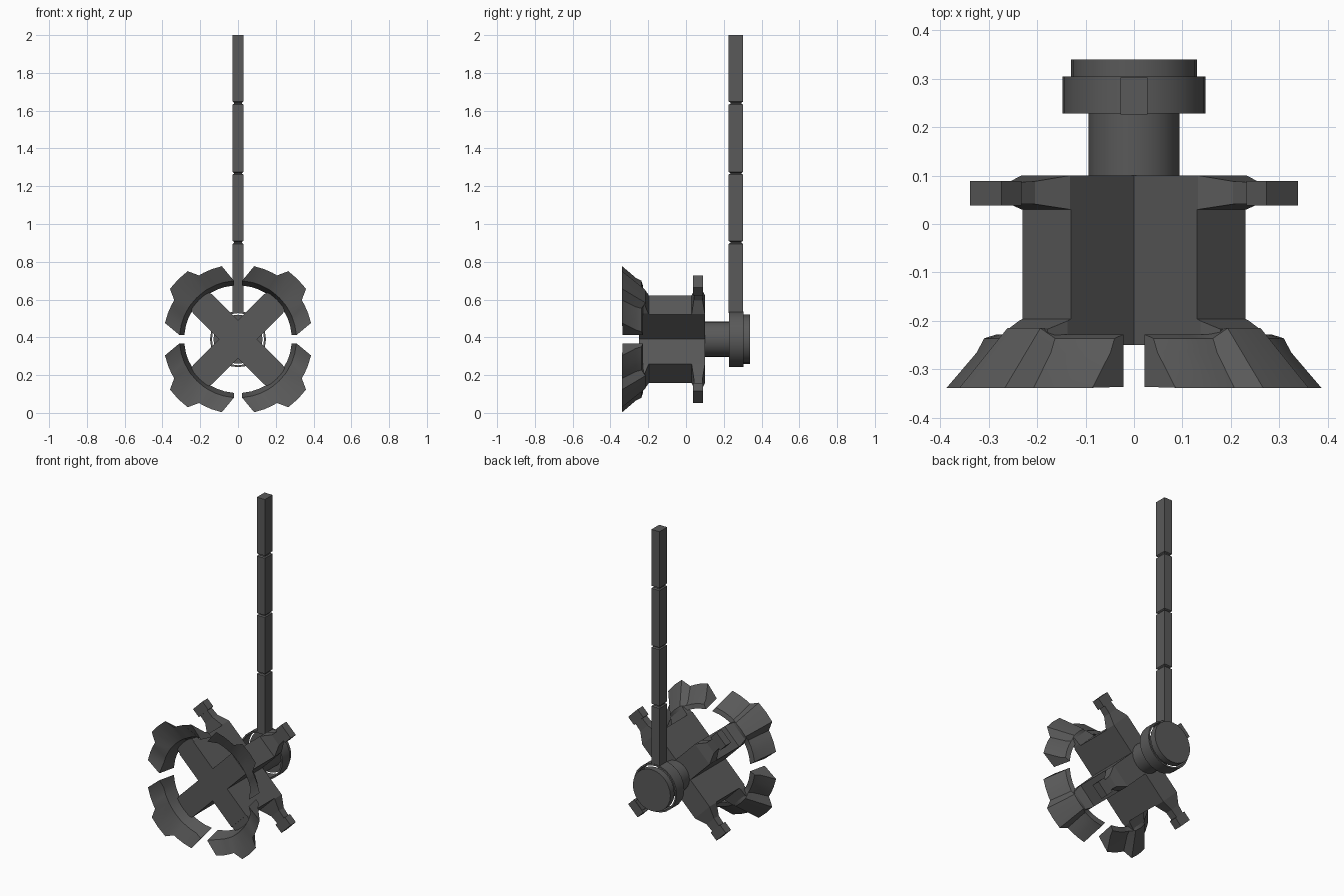
import bpy, bmesh, math
from mathutils import Matrix, Vector

if "Cube" in bpy.data.objects:
    bpy.data.objects.remove(bpy.data.objects["Cube"])

HUB = Vector((0, 0, 0.39))


def loft(name, sections, turn=0.0, origin=HUB, closed=False, smooth=False):
    """Skin equal-length loops, turn about the y axis, then place."""
    bm = bmesh.new()
    m = Matrix.Translation(origin) @ Matrix.Rotation(-turn, 4, 'Y')
    rows = [[bm.verts.new(m @ Vector(p)) for p in s] for s in sections]
    n = len(rows[0])
    pairs = list(zip(rows, rows[1:]))
    if closed:
        pairs.append((rows[-1], rows[0]))
    else:
        bm.faces.new(rows[0])
        bm.faces.new(rows[-1])
    for a, b in pairs:
        for i in range(n):
            j = (i + 1) % n
            bm.faces.new((a[i], a[j], b[j], b[i]))
    bmesh.ops.recalc_face_normals(bm, faces=bm.faces)
    me = bpy.data.meshes.new(name)
    bm.to_mesh(me)
    bm.free()
    ob = bpy.data.objects.new(name, me)
    bpy.context.collection.objects.link(ob)
    if smooth:
        bpy.ops.object.select_all(action='DESELECT')
        ob.select_set(True)
        bpy.context.view_layer.objects.active = ob
        bpy.ops.object.shade_smooth_by_angle(angle=math.radians(35))
    return ob


def radial_rect(l, w, y0, y1):
    """Rectangle across an arm at distance l from the hub axis."""
    return [(l, y0, -w), (l, y1, -w), (l, y1, w), (l, y0, w)]


def disc(name, profile, closed=False, n=24):
    """Turned part about the y axis from (radius, y) points."""
    if closed:
        secs = [[(r * math.cos(t), y, r * math.sin(t)) for r, y in profile]
                for t in (2 * math.pi * i / n for i in range(n))]
    else:
        secs = [[(r * math.cos(2 * math.pi * i / n), y, r * math.sin(2 * math.pi * i / n))
                 for i in range(n)] for r, y in profile]
    return loft(name, secs, closed=closed, smooth=True)


# Cross-shaped body: one outline pushed along y
w, L = 0.071, 0.255
outline = []
for k in range(4):
    t = math.radians(45 + 90 * k)
    c, s = math.cos(t), math.sin(t)
    for u, v in ((L, -w), (L, w), (w, w)):
        outline.append((u * c - v * s, u * s + v * c))
loft("cross_body", [[(x, y, z) for x, z in outline] for y in (-0.25, 0.10)])


def claw_sections():
    # base radius, y, bump radius, bump y, half-angle at the claw end
    prof = [(0.285, -0.228, 0.285, -0.215, 40.6),
            (0.310, -0.305, 0.310, -0.305, 41.0),
            (0.396, -0.338, 0.448, -0.338, 32.5),
            (0.328, -0.265, 0.375, -0.265, 36.5),
            (0.312, -0.236, 0.325, -0.215, 37.6)]
    stations = [-1, -0.75, -0.55, -13.5, -8.5, 0, 8.5, 13.5, 0.55, 0.75, 1]
    secs = []
    for st in stations:
        row = []
        for i, (r, y, rb, yb, end) in enumerate(prof):
            inner = abs(st) > 1 or st == 0
            a = math.radians(st if inner else st * end)
            if abs(st) == 8.5 or st == 0:
                r, y = rb, yb
            if abs(st) == 1 and i == 1:
                y = -0.336
            row.append((r * math.cos(a), y, r * math.sin(a)))
        secs.append(row)
    return secs


for k in range(4):
    turn = math.radians(45 + 90 * k)
    # Curved claw with a raised middle tooth
    loft(f"claw_{k + 1}", claw_sections(), turn, smooth=True)
    # Web joining the arm to its claw
    loft(f"claw_web_{k + 1}", [radial_rect(0.24, w, -0.245, -0.19),
                               radial_rect(0.265, w, -0.245, -0.20),
                               radial_rect(0.31, 0.058, -0.245, -0.217)], turn)
    # Tapered bracket, neck and square end at the rear
    loft(f"rear_bracket_{k + 1}", [radial_rect(0.24, w, 0.028, 0.10),
                                   radial_rect(0.258, w, 0.03, 0.10),
                                   radial_rect(0.325, 0.036, 0.041, 0.088),
                                   radial_rect(0.385, 0.032, 0.042, 0.086)], turn)
    loft(f"rear_tab_{k + 1}", [radial_rect(0.375, 0.046, 0.038, 0.089),
                               radial_rect(0.432, 0.046, 0.038, 0.089)], turn)

# Axle, end cap and the loose collar around it
disc("axle", [(0.094, 0.09), (0.094, 0.31)])
disc("end_cap", [(0.13, 0.30), (0.13, 0.34)])
disc("collar", [(0.138, 0.228), (0.148, 0.228), (0.148, 0.304), (0.138, 0.304)], closed=True)

# Hanging strap: four links with narrow necks, chamfered at the joints
links = [(0.53, 0.895), (0.91, 1.262), (1.275, 1.632), (1.648, 2.0)]


def strap_rect(hx, hy, z):
    return [(-hx, 0.264 - hy, z), (hx, 0.264 - hy, z),
            (hx, 0.264 + hy, z), (-hx, 0.264 + hy, z)]


strap = []
for i, (z0, z1) in enumerate(links):
    if i:
        strap.append(strap_rect(0.021, 0.029, z0 - 0.005))
    strap += [strap_rect(0.028, 0.038, z0), strap_rect(0.028, 0.038, z1)]
    if i < 3:
        strap.append(strap_rect(0.021, 0.029, z1 + 0.005))
loft("hanging_strap", strap, origin=Vector((0, 0, 0)))

# All parts share one dark grey
grey = bpy.data.materials.new("dark_grey")
grey.diffuse_color = (0.1, 0.1, 0.1, 1)
grey.use_nodes = True
grey.node_tree.nodes["Principled BSDF"].inputs["Base Color"].default_value = grey.diffuse_color
for ob in bpy.data.objects:
    ob.data.materials.append(grey)
